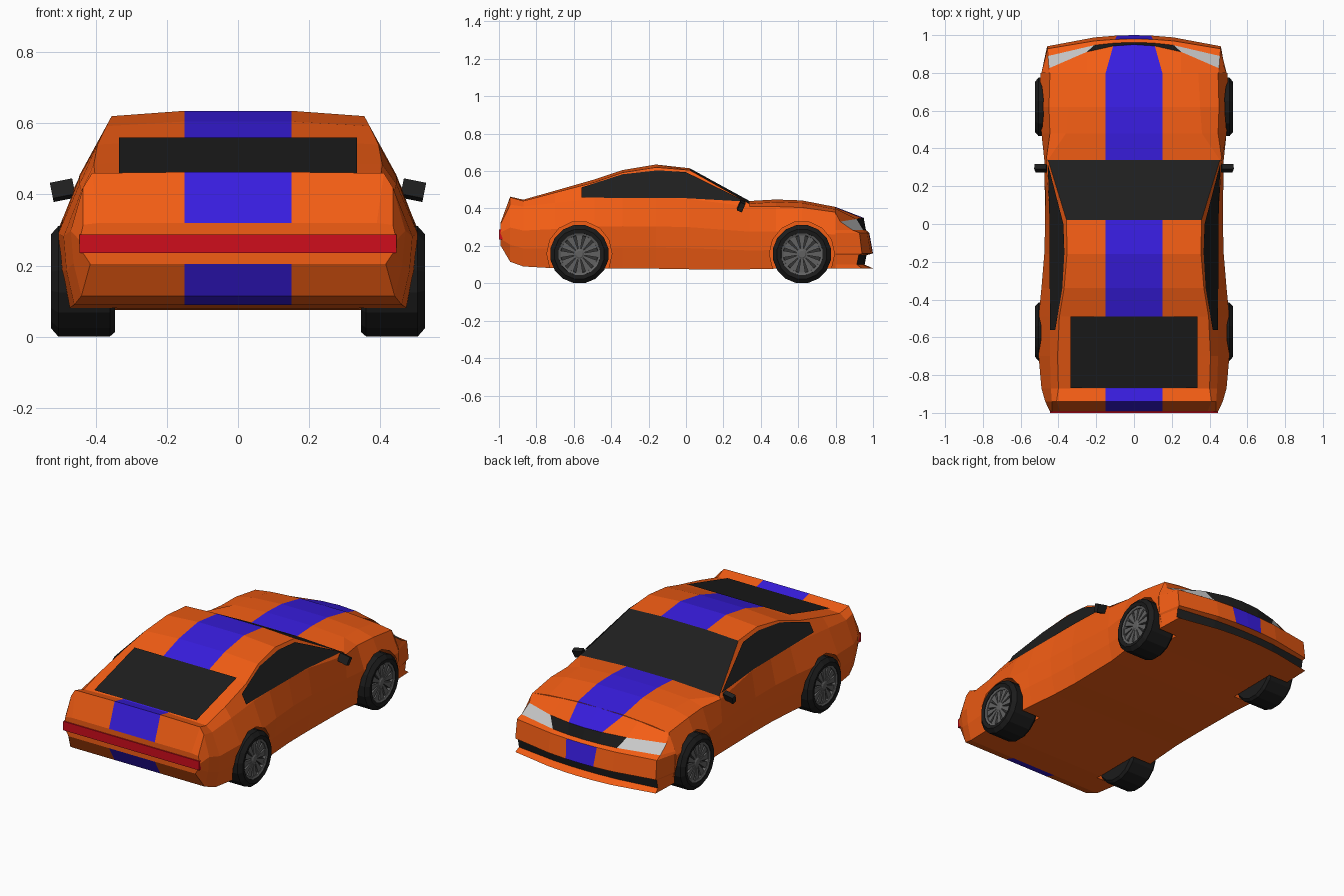
import bpy, bmesh, math
from mathutils import Vector, Matrix

if "Cube" in bpy.data.objects:
    bpy.data.objects.remove(bpy.data.objects["Cube"])


def mat(name, r, g, b):
    m = bpy.data.materials.new(name)
    m.diffuse_color = (r, g, b, 1)
    m.use_nodes = True
    m.node_tree.nodes["Principled BSDF"].inputs["Base Color"].default_value = m.diffuse_color
    return m


ORANGE = mat("orange_paint", .90, .11, .007)
BLUE = mat("blue_stripe", .04, .012, .74)
DARK = mat("dark_glass", .013, .013, .013)
RED = mat("red_lens", .62, .004, .012)
LAMP = mat("lamp_lens", .6, .6, .6)
RUBBER = mat("rubber", .011, .011, .011)
RIM = mat("rim_grey", .12, .12, .12)
RIM_DARK = mat("rim_shadow", .035, .035, .035)


def make(name, verts, faces, mats, idx=None, close=False):
    me = bpy.data.meshes.new(name)
    me.from_pydata([tuple(v) for v in verts], [], faces)
    for m in mats:
        me.materials.append(m)
    if idx:
        me.polygons.foreach_set("material_index", idx)
    bm = bmesh.new()
    bm.from_mesh(me)
    if close:
        bmesh.ops.holes_fill(bm, edges=[e for e in bm.edges if e.is_boundary])
    bmesh.ops.recalc_face_normals(bm, faces=bm.faces)
    bm.to_mesh(me)
    bm.free()
    ob = bpy.data.objects.new(name, me)
    bpy.context.collection.objects.link(ob)
    return ob


def box(name, lo, hi, m, matrix=None):
    vs = [Vector((x, y, z)) for x in (lo[0], hi[0]) for y in (lo[1], hi[1]) for z in (lo[2], hi[2])]
    if matrix:
        vs = [matrix @ v for v in vs]
    fs = [(0, 1, 3, 2), (4, 6, 7, 5), (0, 4, 5, 1), (2, 3, 7, 6), (0, 2, 6, 4), (1, 5, 7, 3)]
    return make(name, vs, fs, [m])


# Body shell: y, top z, roof edge x/z, belt x/z, widest x, bottom z
stations = [
    (-.993, .32, .39, .32, .435, .315, .445, .205),
    (-.94, .463, .41, .46, .435, .42, .47, .115),
    (-.87, .447, .40, .44, .44, .41, .49, .09),
    (-.70, .495, .405, .485, .445, .43, .505, .08),
    (-.49, .555, .395, .54, .445, .45, .505, .08),
    (-.34, .605, .37, .592, .445, .455, .49, .08),
    (-.16, .635, .355, .62, .442, .455, .475, .078),
    (.02, .615, .357, .605, .445, .45, .47, .075),
    (.34, .44, .455, .425, .465, .41, .475, .075),
    (.48, .448, .36, .435, .445, .41, .49, .078),
    (.62, .443, .35, .43, .45, .405, .505, .08),
    (.80, .408, .34, .395, .445, .38, .495, .08)]
verts, faces, idx = [], [], []
N = 15
for y, zt, xr, zr, xc, zc, xd, zb in stations:
    h = zc - zb
    half = [(0, zt), (.15, zt), (xr, zr), (xc, zc), (xd, zb + .6 * h),
            (xd - .008, zb + .3 * h), (xd - .03, zb), (.15, zb)]
    ring = half + [(-x, z) for x, z in half[:0:-1]]
    verts += [(x, y, z) for x, z in ring]
for j in range(len(stations) - 1):
    for i in range(N):
        k = (i + 1) % N
        faces.append((j * N + i, j * N + k, j * N + N + k, j * N + N + i))
        glass = j == 7 and i in (0, 1, 13, 14)
        stripe = i in (0, 14) or (i == 7 and j < 2)
        idx.append(2 if glass else 1 if stripe else 0)
faces += [tuple(range(N)), tuple(range((len(stations) - 1) * N, len(stations) * N))]
idx += [0, 0]
body = make("body_shell", verts, faces, [ORANGE, BLUE, DARK], idx)

# Wheel wells cut from the body
WHEELS = [(s, y) for s in (-1, 1) for y in (-.57, .62)]
for s, y in WHEELS:
    bpy.ops.mesh.primitive_cylinder_add(vertices=14, radius=.174, depth=.3,
                                        location=(s * .49, y, .158), rotation=(0, math.pi / 2, 0))
    cutter = bpy.context.object
    cutter.name = "wheel_well_cutter"
    cutter.hide_render = True
    mod = body.modifiers.new("wheel_well", 'BOOLEAN')
    mod.operation, mod.solver, mod.object = 'DIFFERENCE', 'EXACT', cutter
    bpy.context.view_layer.objects.active = body
    bpy.ops.object.modifier_apply(modifier=mod.name)
    bpy.data.objects.remove(cutter)

# Nose with grille, lamps and lower intake: z, y at centre, sweep, stripe x, mid x, edge x, side x, z drop
rows = [(.408, .80, 0, .15, .25, .445, .447, .14),
        (.35, .95, .62, .11, .25, .45, .452, .1),
        (.285, .962, .35, .10, .21, .455, .49, 0),
        (.27, .98, .25, .10, .21, .458, .49, 0),
        (.16, 1.0, .28, .09, .21, .46, .485, 0),
        (.15, .965, .2, .09, .21, .455, .48, 0),
        (.10, .955, .2, .09, .21, .455, .47, 0),
        (.08, 1.0, .28, .09, .21, .46, .465, 0),
        (.08, .80, 0, .09, .21, .46, .465, 0)]
verts, faces, idx = [], [], []
for r, (z, y, k, a, b, c, side, drop) in enumerate(rows):
    half = [(x, y - k * x * x, z - drop * x * x) for x in (0, a, b, c)]
    half.append((side, .80, .37 if r == 1 else half[3][2]))
    verts += [(-p[0], p[1], p[2]) for p in half[:0:-1]] + half
for r in range(len(rows) - 1):
    for c in range(8):
        faces.append((r * 9 + c, r * 9 + c + 1, r * 9 + c + 10, r * 9 + c + 9))
        h = c - 4 if c > 3 else 3 - c
        m = 0
        if r in (0, 3) and h == 0:
            m = 1
        elif (r == 1 and h < 2) or (r == 5 and h < 3):
            m = 2
        elif r == 1 and h == 2:
            m = 3
        idx.append(m)
make("nose", verts, faces, [ORANGE, BLUE, DARK, LAMP], idx, close=True)

# Side windows lie on the sloped cabin side
outline = [(-.56, .458), (-.56, .512), (-.34, .583), (-.15, .604), (.0, .594), (.32, .437), (.0, .455)]
for s, side in ((-1, "left"), (1, "right")):
    pts = [(s * (.447 - .527 * (z - .455)), y, z) for y, z in outline]
    make(side + "_window", pts, [tuple(range(len(pts)))], [DARK])
    # Mirrors
    tilt = Matrix.Translation((s * .492, .295, .412)) @ Matrix.Rotation(s * .2, 4, 'Y') @ Matrix.Rotation(-.4, 4, 'X')
    box(side + "_mirror", (-.032, -.014, -.024), (.032, .014, .024), DARK, tilt)

# Rear window and tail light
make("rear_window", [(-.335, -.49, .56), (.335, -.49, .56), (.335, -.868, .452), (-.335, -.868, .452)],
     [(0, 1, 2, 3)], [DARK])
box("tail_light", (-.445, -1, .235), (.445, -.97, .288), RED)


# Wheels: profile (x, radius) spun about the axle
def spin(name, profile, s, y, m, n=16):
    p = len(profile)
    vs = [(s * x, y + r * math.cos(2 * math.pi * (i + .5) / n), .156 + r * math.sin(2 * math.pi * (i + .5) / n))
          for i in range(n) for x, r in profile]
    fs = [(i * p + j, i * p + j + 1, (i + 1) % n * p + j + 1, (i + 1) % n * p + j)
          for i in range(n) for j in range(p - 1)]
    return make(name, vs, fs, [m], close=True)


for s, y in WHEELS:
    tag = ("rear_" if y < 0 else "front_") + ("left_" if s < 0 else "right_")
    spin(tag + "tyre", [(.345, .10), (.345, .145), (.36, .158), (.505, .158), (.525, .135),
                        (.52, .113), (.49, .11)], s, y, RUBBER)
    spin(tag + "rim_ring", [(.49, .113), (.517, .113), (.512, .101), (.49, .099)], s, y, RIM)
    spin(tag + "rim_disc", [(.47, .105), (.494, .105)], s, y, RIM_DARK)
    spin(tag + "hub", [(.48, .03), (.505, .03), (.512, .018)], s, y, RIM, 12)
    vs, fs = [], []
    for i in range(12):
        turn = Matrix.Translation((0, y, .156)) @ Matrix.Rotation(2 * math.pi * i / 12, 4, 'X')
        b = len(vs)
        vs += [turn @ Vector((s * x, w * e, r)) for x in (.485, .508)
               for r, w in ((.02, .005), (.104, .019)) for e in (-1, 1)]
        fs += [tuple(b + q for q in f) for f in
               ((0, 1, 3, 2), (4, 6, 7, 5), (0, 4, 5, 1), (2, 3, 7, 6), (0, 2, 6, 4), (1, 5, 7, 3))]
    make(tag + "spokes", vs, fs, [RIM])
